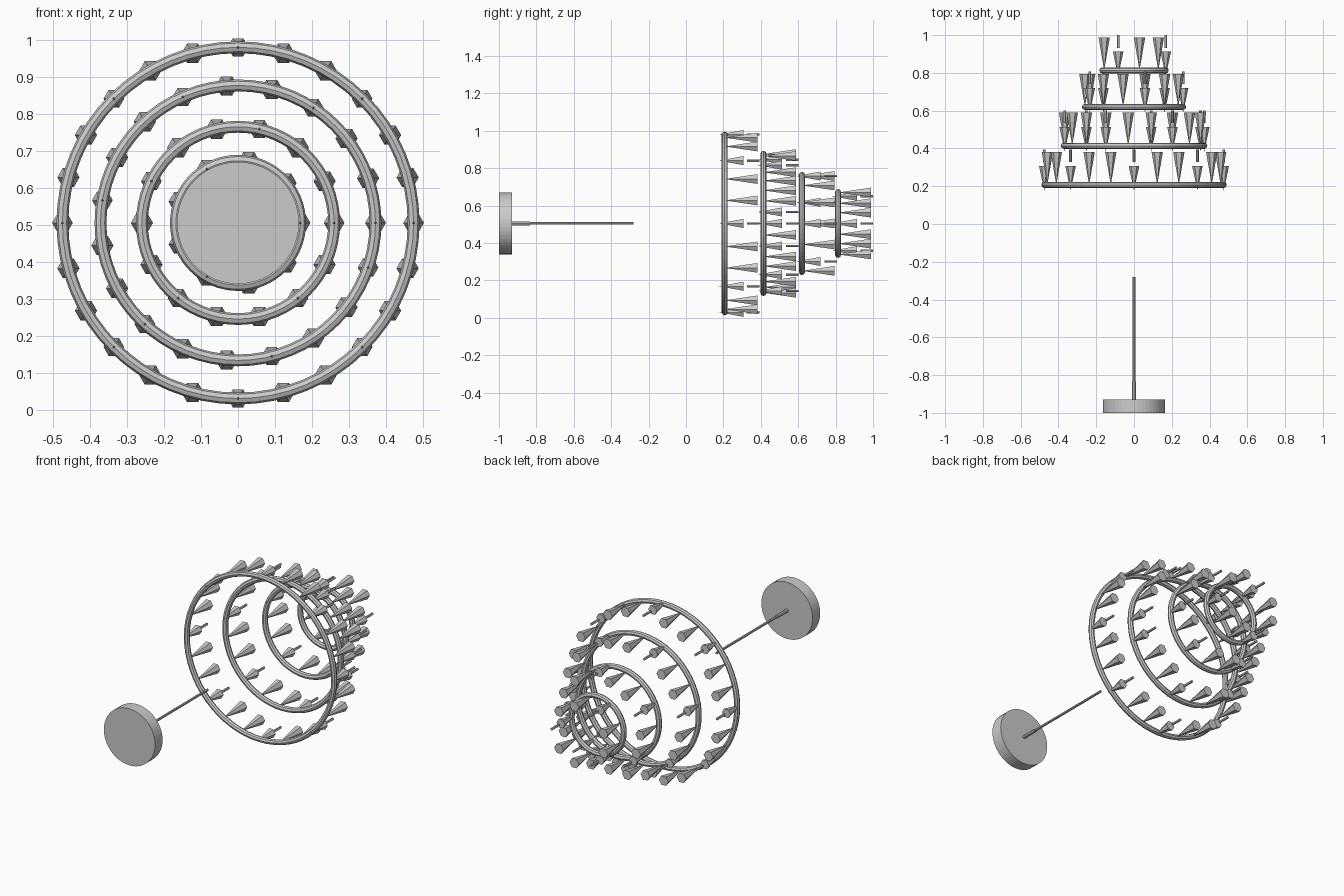
import bpy, bmesh, math
from mathutils import Matrix, Vector

cube = bpy.data.objects.get("Cube")
if cube:
    bpy.data.objects.remove(cube, do_unlink=True)

CENTRE_Z = 0.505

grey = bpy.data.materials.new("plain grey")
grey.use_nodes = True
colour = (0.6, 0.6, 0.61, 1)
grey.diffuse_color = colour
grey.node_tree.nodes["Principled BSDF"].inputs["Base Color"].default_value = colour


def add_taper(bm, x, z, y0, y1, r0, r1, sides):
    """Add a round bar or cone running along y from y0 to y1."""
    matrix = (Matrix.Translation((x, (y0 + y1) / 2, z))
              @ Matrix.Rotation(-math.pi / 2, 4, 'X')
              @ Matrix.Rotation(math.pi / 2, 4, 'Z'))
    bmesh.ops.create_cone(bm, cap_ends=True, segments=sides, radius1=r0,
                          radius2=r1, depth=y1 - y0, matrix=matrix)


def finish(bm, name):
    bmesh.ops.recalc_face_normals(bm, faces=bm.faces)
    mesh = bpy.data.meshes.new(name)
    bm.to_mesh(mesh)
    bm.free()
    mesh.materials.append(grey)
    obj = bpy.data.objects.new(name, mesh)
    bpy.context.collection.objects.link(obj)
    return obj


def bar(name, y0, y1, radius, sides):
    bm = bmesh.new()
    add_taper(bm, 0, CENTRE_Z, y0, y1, radius, radius, sides)
    finish(bm, name)


def hoop(name, y, radius):
    bpy.ops.mesh.primitive_torus_add(
        major_radius=radius, minor_radius=0.016, major_segments=64,
        minor_segments=8, location=(0, y, CENTRE_Z), rotation=(math.pi / 2, 0, 0))
    obj = bpy.context.object
    obj.name = name
    obj.data.materials.append(grey)


def spikes(label, y, radius, count):
    """Spikes around a hoop; every third is short with a loose pin behind."""
    long_bm, short_bm, pin_bm = bmesh.new(), bmesh.new(), bmesh.new()
    for i in range(count):
        a = math.tau * i / count
        x, z = radius * math.cos(a), CENTRE_Z + radius * math.sin(a)
        if i % 3 == 0:
            add_taper(short_bm, x, z, y - 0.03, y + 0.1, 0, 0.028, 6)
            add_taper(pin_bm, x, z, y + 0.12, y + 0.187, 0.007, 0.007, 6)
        else:
            add_taper(long_bm, x, z, y, y + 0.175, 0, 0.03, 6)
    finish(long_bm, label + "_long_spikes")
    finish(short_bm, label + "_short_spikes")
    finish(pin_bm, label + "_pins")


# Front disc with its rod and thicker socket
bar("front_disc", -1.0, -0.93, 0.165, 48)
bar("rod_socket", -0.93, -0.835, 0.01, 8)
bar("rod", -0.84, -0.28, 0.007, 8)

# Four shrinking hoops, each carrying a circle of spikes
for label, y, radius, count in (
        ("first", 0.207, 0.475, 24),
        ("second", 0.414, 0.372, 19),
        ("third", 0.62, 0.26, 14),
        ("fourth", 0.813, 0.168, 9)):
    hoop(label + "_hoop", y, radius)
    spikes(label, y, radius, count)
